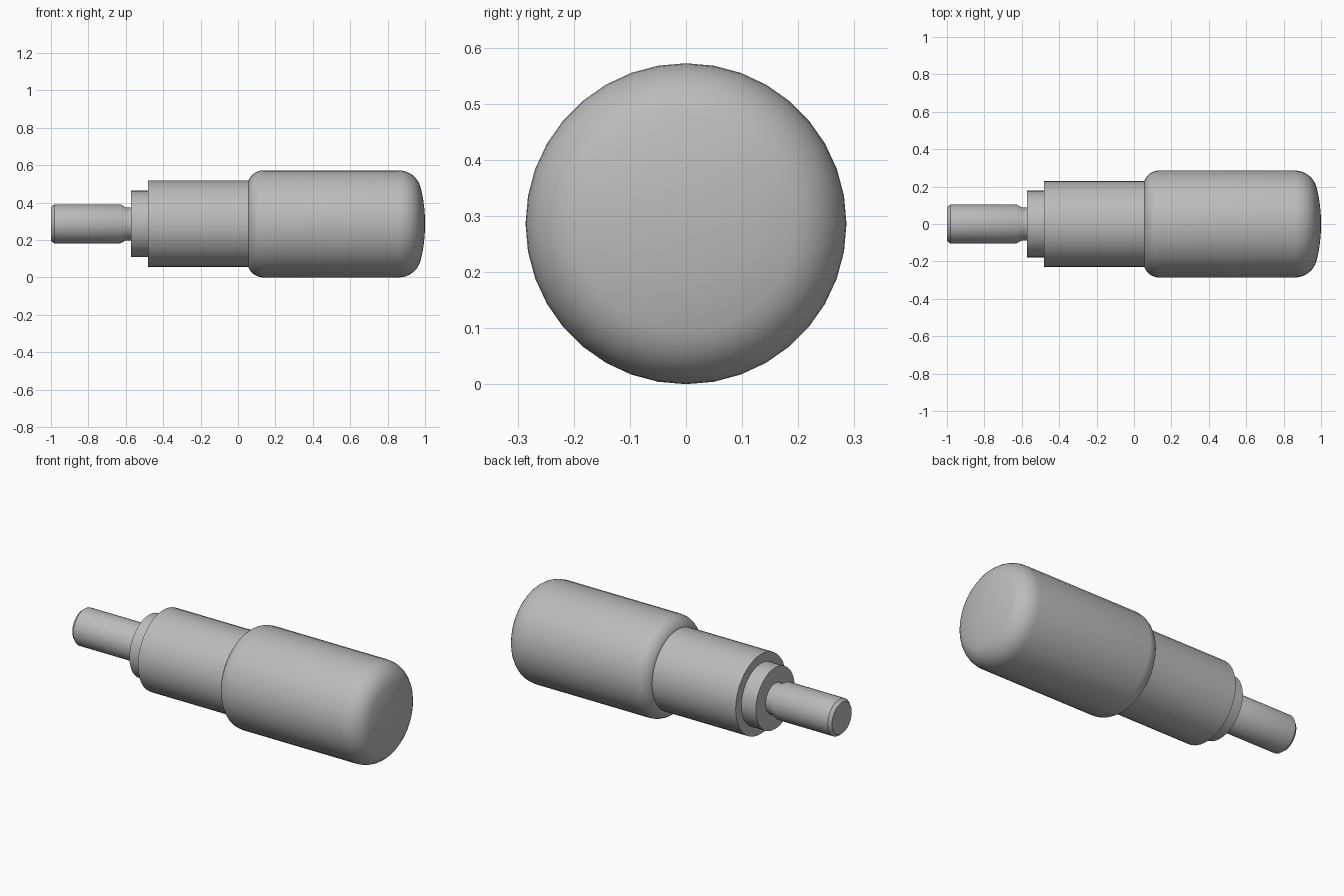
import bpy, math

cube = bpy.data.objects.get("Cube")
if cube:
    bpy.data.objects.remove(cube, do_unlink=True)

SEGMENTS = 36
AXIS_Z = 0.286

grey = bpy.data.materials.new("plain grey")
grey.use_nodes = True
colour = (0.5, 0.5, 0.5, 1)
grey.diffuse_color = colour
grey.node_tree.nodes["Principled BSDF"].inputs["Base Color"].default_value = colour


def arc(cx, cr, radius, start, end, steps):
    """Points (x, radius) of an arc in the lathe profile, angles in degrees."""
    angles = [math.radians(start + (end - start) * i / steps) for i in range(steps + 1)]
    return [(cx + radius * math.cos(a), cr + radius * math.sin(a)) for a in angles]


def lathe(name, profile):
    """Turn a profile of (x, radius) points around the x axis, closing both ends."""
    verts, faces = [], []
    for x, r in profile:
        for i in range(SEGMENTS):
            a = math.tau * i / SEGMENTS
            verts.append((x, r * math.sin(a), r * math.cos(a)))
    for k in range(len(profile) - 1):
        for i in range(SEGMENTS):
            j = (i + 1) % SEGMENTS
            a, b = k * SEGMENTS, (k + 1) * SEGMENTS
            faces.append((a + i, a + j, b + j, b + i))
    faces.append(tuple(reversed(range(SEGMENTS))))
    faces.append(tuple(range(len(verts) - SEGMENTS, len(verts))))
    mesh = bpy.data.meshes.new(name)
    mesh.from_pydata(verts, [], faces)
    mesh.materials.append(grey)
    obj = bpy.data.objects.new(name, mesh)
    bpy.context.collection.objects.link(obj)
    obj.location.z = AXIS_Z
    bpy.ops.object.select_all(action="DESELECT")
    obj.select_set(True)
    bpy.context.view_layer.objects.active = obj
    bpy.ops.object.shade_smooth_by_angle(angle=math.radians(30))
    return obj


# Pin with a chamfered tip and a necked undercut
lathe("pin", [(-1, 0.09), (-0.982, 0.105), (-0.63, 0.105), (-0.6, 0.088), (-0.57, 0.088)])

# Stepped collar and sleeve
lathe("collar_and_sleeve", [(-0.572, 0.178), (-0.48, 0.178), (-0.48, 0.231), (0.08, 0.231)])

# Rounded grip with a shallow domed end
rear_round = arc(0.135, 0.201, 0.085, 160, 90, 7)
front_round = arc(0.86, 0.166, 0.12, 90, 13, 8)
dome_radius = 0.86
dome = arc(1 - dome_radius, 0, dome_radius, 10, 0.5, 4)
lathe("grip", [(0.055, 0.2)] + rear_round + front_round + dome)
